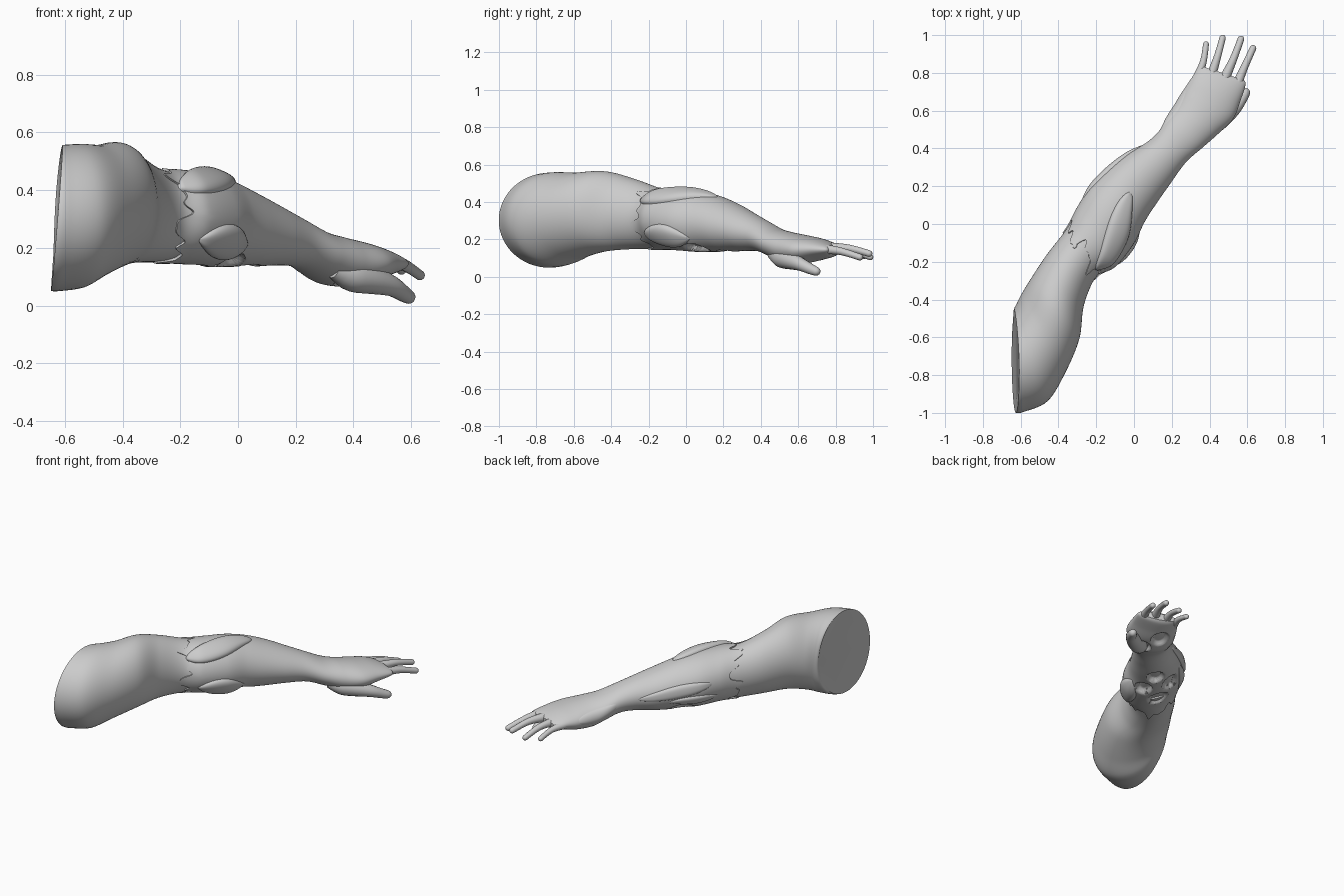
import bpy, bmesh, math
from mathutils import Vector

if "Cube" in bpy.data.objects:
    bpy.data.objects.remove(bpy.data.objects["Cube"])

# Arm sections from shoulder to knuckles: outer x,y, inner x,y, top z, bottom z
SECTIONS = [
    (-.63, -.47, -.625, -1.0, .555, .05),
    (-.635, -.45, -.585, -.995, .557, .05),
    (-.62, -.42, -.46, -.94, .56, .062),
    (-.595, -.37, -.37, -.80, .557, .10),
    (-.54, -.28, -.29, -.61, .565, .135),
    (-.46, -.16, -.265, -.43, .525, .148),
    (-.36, -.03, -.20, -.28, .475, .15),
    (-.30, .08, -.10, -.22, .465, .15),
    (-.23, .19, -.005, -.10, .455, .14),
    (-.14, .28, .055, .02, .43, .14),
    (-.04, .36, .12, .12, .39, .14),
    (.06, .42, .19, .22, .345, .145),
    (.13, .48, .27, .33, .30, .14),
    (.18, .56, .36, .41, .255, .105),
    (.22, .62, .44, .48, .235, .075),
    (.27, .71, .52, .56, .217, .075),
    (.31, .77, .56, .66, .20, .095),
    (.34, .815, .585, .74, .178, .112),
    (.36, .835, .575, .765, .16, .128),
]
LAST = len(SECTIONS) - 1


def spline(rows, t):
    """Catmull-Rom interpolation through tuples."""
    n = len(rows) - 1
    i = min(max(int(t), 0), n - 1)
    f = t - i
    a, b, c, d = (rows[min(max(k, 0), n)] for k in (i - 1, i, i + 1, i + 2))
    return [.5 * (2*q + (r - p)*f + (2*p - 5*q + 4*r - s)*f*f + (3*q - p - 3*r + s)*f**3)
            for p, q, r, s in zip(a, b, c, d)]


def surface(t, ang, off=0.0):
    """Point on the arm; angle 0 = inner side, 90 = top, 180 = outer side."""
    lx, ly, rx, ry, zt, zb = spline(SECTIONS, t)
    u = Vector((rx - lx, ry - ly, 0)) / 2
    c, s = math.cos(ang), math.sin(ang)
    p = Vector(((lx + rx) / 2, (ly + ry) / 2, (zt + zb) / 2))
    p += u * c + Vector((0, 0, (zt - zb) / 2 * s))
    p += (u.normalized() * c + Vector((0, 0, s))) * off
    p.x += .02 * s * max(0, 1 - t / 2)      # slanted shoulder cut
    return p


def make(name, rings, closed=True, caps=(True, True)):
    """Skin a list of point rings (or open rows) into a smooth object."""
    bm = bmesh.new()
    vs = [[bm.verts.new(p) for p in r] for r in rings]
    n = len(vs[0])
    for a, b in zip(vs, vs[1:]):
        for j in range(n if closed else n - 1):
            k = (j + 1) % n
            bm.faces.new((a[j], a[k], b[k], b[j]))
    for ring, cap in ((vs[0], caps[0]), (vs[-1], caps[1])):
        if cap and closed:
            bm.faces.new(ring)
    bmesh.ops.remove_doubles(bm, verts=bm.verts, dist=1e-5)
    bmesh.ops.recalc_face_normals(bm, faces=bm.faces)
    me = bpy.data.meshes.new(name)
    bm.to_mesh(me)
    bm.free()
    ob = bpy.data.objects.new(name, me)
    bpy.context.collection.objects.link(ob)
    bpy.ops.object.select_all(action='DESELECT')
    ob.select_set(True)
    bpy.context.view_layer.objects.active = ob
    bpy.ops.object.shade_smooth_by_angle(angle=math.radians(45))
    return ob


def angles(n):
    return [2 * math.pi * j / n for j in range(n)]


# Bare upper arm, running on into the sleeve
make("upper_arm", [[surface(7.5 * i / 60, a, -.012 * max(0, 7.5 * i / 60 - 6) / 1.5)
                    for a in angles(64)] for i in range(61)])

# Torn glove with sunken openings on its underside: t, angle, t radius, angle radius
OPENINGS = [(7.7, -100, .5, 20), (8.7, -65, .5, 20), (8.8, -125, .55, 20),
            (9.8, -92, .5, 22), (14.3, -70, .6, 22), (15.2, -112, .7, 25)]


def glove_offset(t, ang):
    off = .006
    for ct, ca, rt, ra in OPENINGS:
        da = (math.degrees(ang) - ca + 180) % 360 - 180
        d = math.hypot((t - ct) / rt, da / ra)
        off -= .028 * min(1, max(0, (1 - d) * 3.5))
    return off


def torn_edge(a):
    return 6.15 + .22 * math.sin(5 * a) + .16 * math.sin(11 * a + 1) + .08 * math.sin(19 * a)


glove = [[surface(torn_edge(a), a, -.012) for a in angles(128)]]
for i in range(151):
    glove.append([surface(t, a, glove_offset(t, a)) for a in angles(128)
                  for t in [torn_edge(a) + (LAST - torn_edge(a)) * i / 150]])
make("glove", glove, caps=(False, True))


# Raised pads following the arm surface
def pad(name, t0, a0, t1, a1, half, height, power=.6):
    rows = []
    for i in range(33):
        s = i / 32
        w = max(0, math.sin(math.pi * s)) ** power
        row = []
        for j in range(21):
            v = j / 10 - 1
            ang = math.radians(a0 + (a1 - a0) * s + half * w * v)
            t = t0 + (t1 - t0) * s
            row.append(surface(t, ang, -.008 + (height + .008) * w ** .5 * (1 - v ** 4) ** .5))
        rows.append(row)
    make(name, rows, closed=False)


pad("elbow_pad_top", 6.1, 38, 9.3, 86, 27, .03)
pad("elbow_pad_inner", 6.7, -30, 8.9, -32, 26, .032, .9)
pad("forearm_strip_outer", 7.3, 172, 11.0, 180, 17, .02)
pad("forearm_strip_lower", 7.0, 205, 9.5, 200, 12, .018)
pad("wrist_pad", 12.0, 176, 15.4, 168, 34, .012)
pad("elbow_stud", 5.85, 112, 6.1, 112, 6, .006, .5)


# Fingers and thumb: tapered tubes with round tips
def tube(name, pts, steps=28, sides=16):
    n = len(pts) - 1
    rings = []
    for i in range(steps + 1):
        t = n * (1 - (1 - i / steps) ** 1.6)
        p = spline(pts, t)
        q, b = spline(pts, min(n, t + .02)), spline(pts, max(0, t - .02))
        d = (Vector(q[:3]) - Vector(b[:3])).normalized()
        side = d.cross(Vector((0, 0, 1))).normalized()
        up = side.cross(d)
        tip = (Vector(pts[-1][:3]) - Vector(p[:3])).length
        r = p[3] * math.sqrt(max(.0004, 1 - max(0, 1 - tip / p[3]) ** 2))
        rings.append([Vector(p[:3]) + (side * math.cos(a) + up * math.sin(a)) * r
                      for a in angles(sides)])
    make(name, rings)


FINGERS = {
    "little_finger": ((.33, .76, .145), (.367, .86, .135), (.383, .966, .105), .021),
    "ring_finger": ((.40, .76, .15), (.44, .88, .142), (.473, 1.0, .10), .023),
    "middle_finger": ((.47, .75, .155), (.525, .87, .152), (.572, .995, .12), .024),
    "index_finger": ((.53, .70, .15), (.58, .82, .138), (.637, .945, .10), .024),
}
for name, (a, b, c, r) in FINGERS.items():
    tube(name, [a + (r * 1.25,), b + (r * .85,), c + (r * .72,)])

tube("thumb", [(.33, .46, .125, .03), (.39, .51, .105, .055), (.46, .555, .09, .05),
               (.53, .61, .068, .036), (.575, .67, .04, .028), (.603, .715, .022, .021)])
